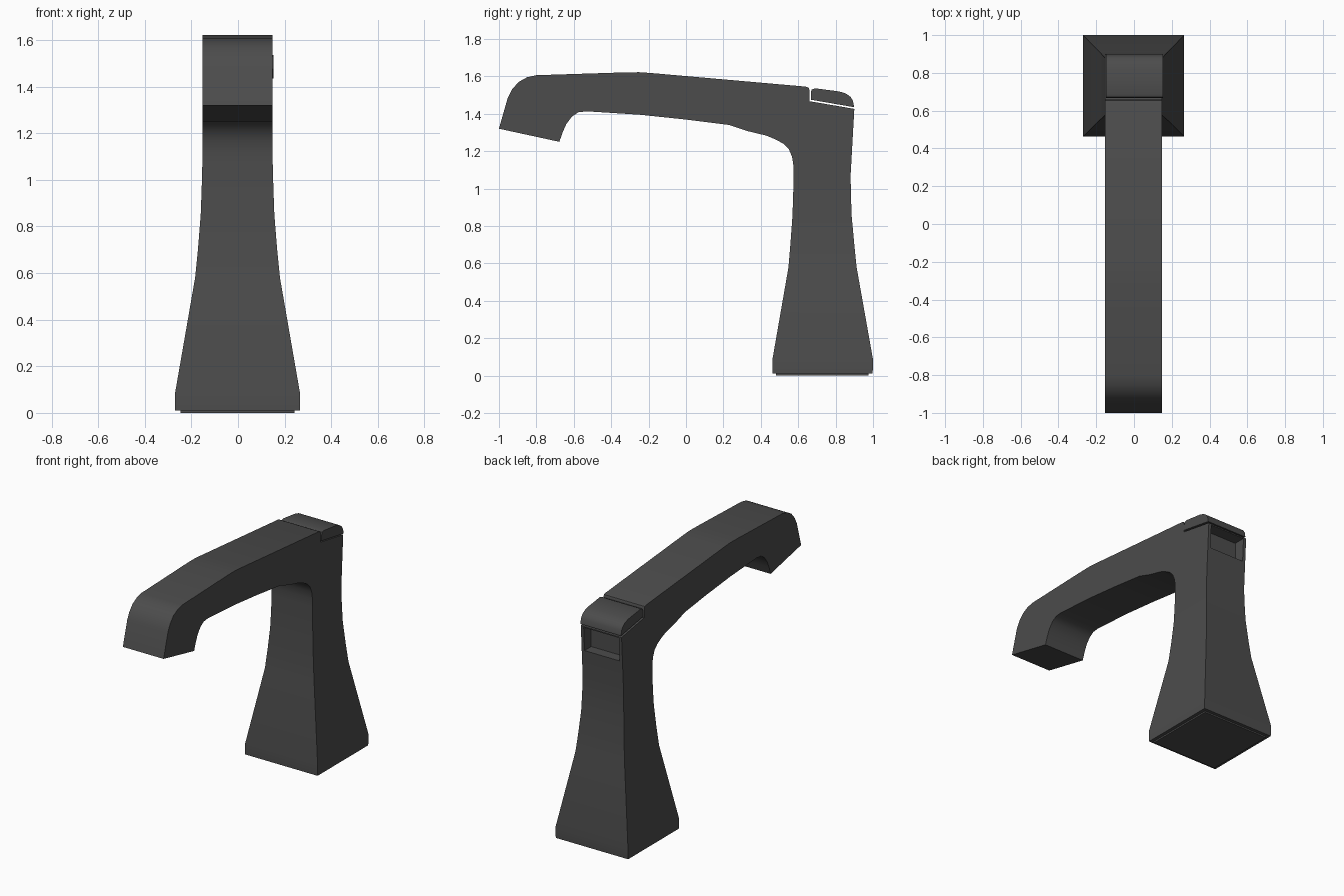
import bpy, bmesh, math

if "Cube" in bpy.data.objects:
    bpy.data.objects.remove(bpy.data.objects["Cube"])

metal = bpy.data.materials.new("dark_metal")
metal.diffuse_color = (0.072, 0.072, 0.072, 1)
metal.use_nodes = True
metal.node_tree.nodes["Principled BSDF"].inputs["Base Color"].default_value = metal.diffuse_color


def finish(bm, name, smooth=True):
    bmesh.ops.remove_doubles(bm, verts=bm.verts, dist=0.0005)
    bmesh.ops.recalc_face_normals(bm, faces=bm.faces)
    me = bpy.data.meshes.new(name)
    bm.to_mesh(me)
    bm.free()
    me.materials.append(metal)
    ob = bpy.data.objects.new(name, me)
    bpy.context.collection.objects.link(ob)
    if smooth:
        bpy.ops.object.select_all(action='DESELECT')
        ob.select_set(True)
        bpy.context.view_layer.objects.active = ob
        bpy.ops.object.shade_smooth_by_angle(angle=math.radians(30))
    return ob


def extrude_profile(bm, pts, x0, x1, closed=True):
    """Side profile (y, z) extruded across x; open profiles get no last wall."""
    a = [bm.verts.new((x0, y, z)) for y, z in pts]
    b = [bm.verts.new((x1, y, z)) for y, z in pts]
    bm.faces.new(a)
    bm.faces.new(b)
    n = len(pts)
    for i in range(n if closed else n - 1):
        j = (i + 1) % n
        bm.faces.new((a[i], a[j], b[j], b[i]))


# Arm and spout profile, from column front around to column back
arm = [(0.575, 1.07), (0.575, 1.12), (0.567, 1.17), (0.55, 1.21), (0.52, 1.24),
       (0.48, 1.262), (0.43, 1.283), (0.33, 1.307), (0.23, 1.34), (0, 1.369),
       (-0.25, 1.395), (-0.53, 1.413), (-0.575, 1.408), (-0.61, 1.385),
       (-0.64, 1.345), (-0.66, 1.30), (-0.677, 1.25), (-1.0, 1.32),
       (-0.953, 1.485), (-0.93, 1.53), (-0.895, 1.57), (-0.85, 1.595),
       (-0.80, 1.606), (-0.33, 1.621), (-0.25, 1.622), (-0.19, 1.618),
       (0.64, 1.545), (0.655, 1.54), (0.66, 1.528), (0.66, 1.467),
       (0.90, 1.426), (0.88, 1.07)]
CX, HW = -0.002, 0.151

bm = bmesh.new()
extrude_profile(bm, arm, CX - HW, CX + HW, closed=False)

# Flared column: z, half width, front y, back y
levels = [(0, 0.245, 0.482, 0.976), (0.01, 0.245, 0.482, 0.976),
          (0.01, 0.268, 0.462, 0.998), (0.085, 0.268, 0.462, 1.0),
          (0.58, 0.182, 0.548, 0.912), (0.70, 0.170, 0.558, 0.900),
          (0.85, 0.158, 0.569, 0.886), (0.96, 0.154, 0.573, 0.882),
          (1.07, HW, 0.575, 0.88)]
rings = [[bm.verts.new((CX + sx * w, y, z))
          for sx, y in ((-1, f), (1, f), (1, k), (-1, k))] for z, w, f, k in levels]
bm.faces.new(rings[0])
for lo, hi in zip(rings, rings[1:]):
    for i in range(4):
        j = (i + 1) % 4
        bm.faces.new((lo[i], lo[j], hi[j], hi[i]))
body = finish(bm, "faucet_body")

# Recess in the back, just below the cap
bm = bmesh.new()
extrude_profile(bm, [(0.82, 1.26), (1.0, 1.26), (1.0, 1.418), (0.82, 1.418)],
                CX - 0.13, CX + 0.13)
cutter = finish(bm, "recess_cutter", False)
cutter.hide_render = True
cutter.display_type = 'WIRE'
cut = body.modifiers.new("recess", 'BOOLEAN')
cut.operation = 'DIFFERENCE'
cut.solver = 'EXACT'
cut.object = cutter

# Rounded cap at the top rear
cap = [(0.667, 1.475), (0.667, 1.515), (0.673, 1.53), (0.69, 1.536), (0.82, 1.519),
       (0.855, 1.508), (0.88, 1.49), (0.893, 1.468), (0.899, 1.435)]
bm = bmesh.new()
extrude_profile(bm, cap, -0.148, 0.153)
finish(bm, "top_cap")
